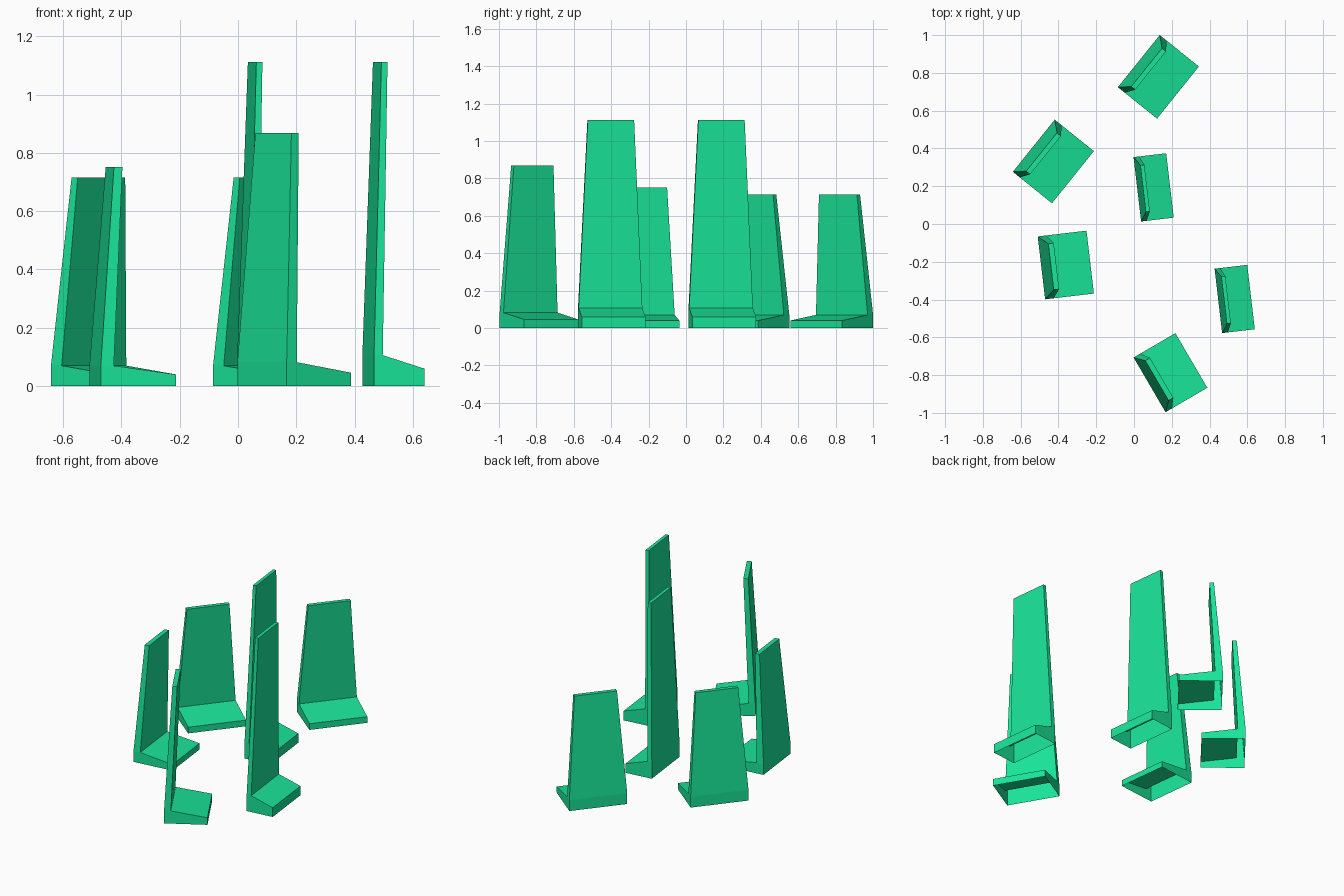
import bpy, bmesh, math
from mathutils import Matrix, Vector

cube = bpy.data.objects.get("Cube")
if cube:
    bpy.data.objects.remove(cube, do_unlink=True)

# Single flat green
green = bpy.data.materials.new("bright_green")
green.use_nodes = True
colour = (0.01, 0.787, 0.319, 1)
green.diffuse_color = colour
green.node_tree.nodes["Principled BSDF"].inputs["Base Color"].default_value = colour


def slab(name, centre, heading, size, height, foot, board, inset):
    """L-shaped slab: sloped foot towards local +x, tapered upright at the back."""
    length, width = size
    tip, heel = foot                     # foot height at its tip and at the upright
    base_front, top_back, top_front = board
    # Side profile: distance from back, height, half width
    half = width / 2
    narrow = half - inset
    profile = [(0, 0, half), (length, 0, half), (length, tip, half),
               (base_front, heel, half), (top_front, height, narrow),
               (top_back, height, narrow), (0, heel, half)]
    bm = bmesh.new()
    near = [bm.verts.new((u - length / 2, -w, z)) for u, z, w in profile]
    far = [bm.verts.new((u - length / 2, w, z)) for u, z, w in profile]
    # Outer skin, open underneath
    for i in range(1, len(profile)):
        j = (i + 1) % len(profile)
        bm.faces.new((near[j], near[i], far[i], far[j]))
    # Foot cheek and leaning upright cheek on both sides
    for picks in ((0, 1, 2, 3, 6), (6, 3, 4, 5)):
        bm.faces.new([near[i] for i in picks])
        bm.faces.new([far[i] for i in reversed(picks)])
    bm.transform(Matrix.Translation(Vector((*centre, 0)))
                 @ Matrix.Rotation(math.radians(heading), 4, "Z"))
    mesh = bpy.data.meshes.new(name)
    bm.to_mesh(mesh)
    bm.free()
    mesh.materials.append(green)
    bpy.context.collection.objects.link(bpy.data.objects.new(name, mesh))


# Short pair at the back
for name, centre in (("back_slab", (0.129, 0.779)), ("left_back_slab", (-0.427, 0.331))):
    slab(name, centre, -38.8, (0.266, 0.354), 0.715, (0.04, 0.07), (0.047, 0.053, 0.08), 0.047)

# Tall narrow pair
for name, centre in (("tall_inner_slab", (0.104, 0.194)), ("tall_outer_slab", (0.533, -0.397))):
    slab(name, centre, 6.7, (0.174, 0.343), 1.112, (0.06, 0.106), (0.03, 0.031, 0.052), 0.047)

# Two middling slabs
slab("left_front_slab", (-0.361, -0.217), 6.7, (0.26, 0.335), 0.752,
     (0.04, 0.07), (0.045, 0.051, 0.08), 0.045)
slab("front_slab", (0.193, -0.787), 30.3, (0.256, 0.335), 0.868,
     (0.046, 0.082), (0.04, 0.045, 0.074), 0.045)
